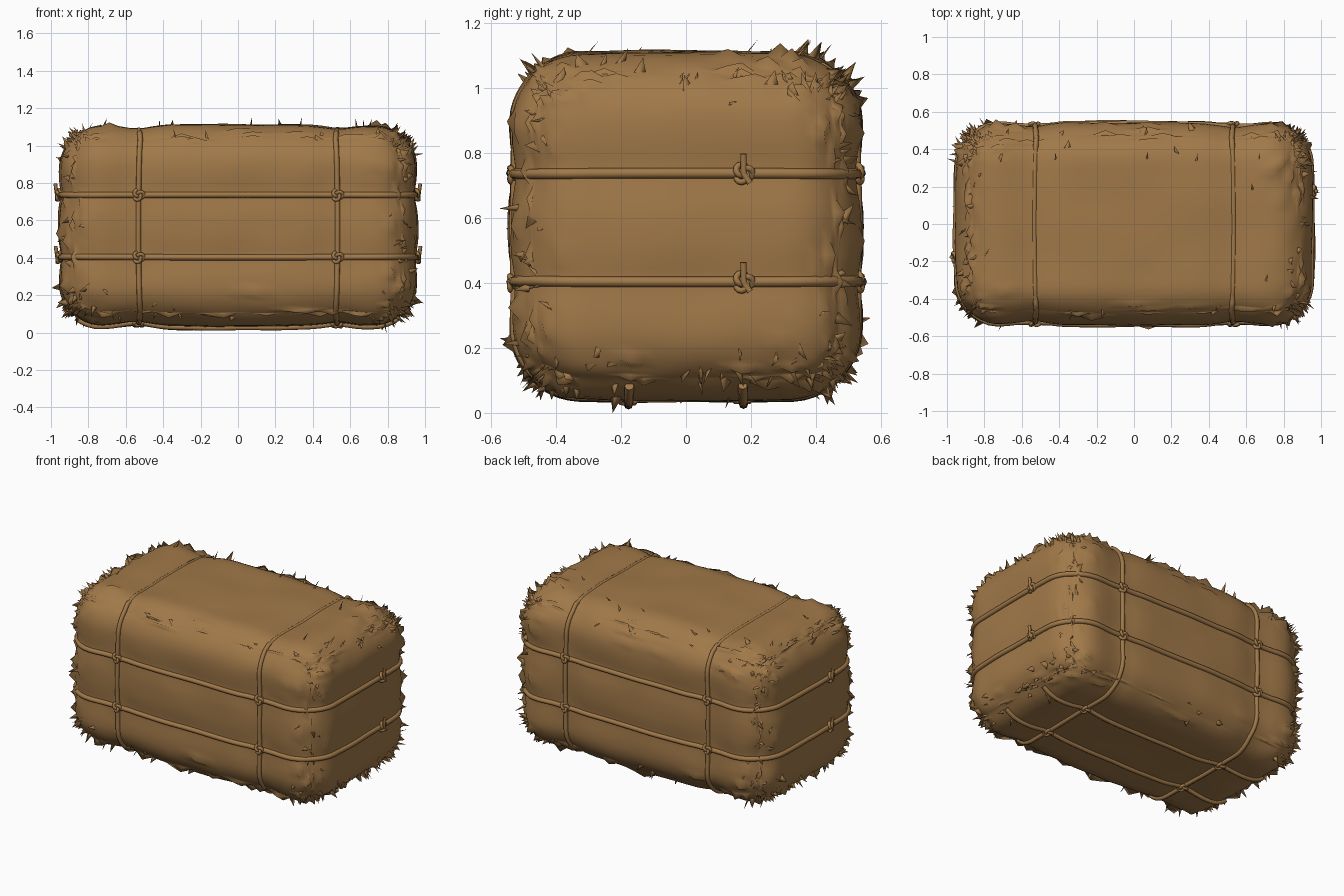
import bpy, bmesh, math, random
from mathutils import Vector, noise

if "Cube" in bpy.data.objects:
    bpy.data.objects.remove(bpy.data.objects["Cube"])

random.seed(7)
HALF = Vector((0.962, 0.545, 0.54))
MID = Vector((0, 0, 0.573))
R = 0.215
ROPE_X, ROPE_Z = 0.535, (0.40, 0.74)


def material(name, col):
    m = bpy.data.materials.new(name)
    m.diffuse_color = (*col, 1)
    m.use_nodes = True
    m.node_tree.nodes["Principled BSDF"].inputs["Base Color"].default_value = m.diffuse_color
    return m


STRAW = material("straw brown", (0.355, 0.19, 0.066))


def surface(u):
    """Map a point on the unit cube to the soft bale; returns point and normal."""
    p = Vector([u[i] * HALF[i] for i in range(3)])
    inner = Vector([max(-HALF[i] + R, min(HALF[i] - R, p[i])) for i in range(3)])
    n = (p - inner).normalized()
    q = inner + n * R
    # faces bulge a little towards their middles
    b = [1 - 0.016 * sum(u[j] ** 2 for j in range(3) if j != i) for i in range(3)]
    q = Vector((q.x * b[0] ** 1.2, q.y * b[1], q.z * b[2]))
    q += n * 0.008 * noise.noise(q * 4)
    # soft pinch under the ropes
    g = 1.5 * sum(math.exp(-((q.x - s * ROPE_X) / 0.1) ** 2) for s in (-1, 1)) * (1 - abs(n.x))
    g += sum(math.exp(-((q.z + MID.z - z) / 0.07) ** 2) for z in ROPE_Z) * (1 - abs(n.z))
    return q + MID - n * 0.013 * min(g, 1.6), n


def roughness(u):
    """High near the bale's ends and edges, low on the flat faces."""
    d = sorted((1 - abs(u[i])) * HALF[i] for i in range(3))
    edge = max(0, 1 - d[1] / 0.2)
    corner = max(0, 1 - d[2] / 0.35)
    return min(1, edge * 0.5 + corner * 0.6 + edge * (0.3 if abs(u[0]) > 0.8 else 0))


def bound(p):
    return Vector((max(-1, min(1, p.x)), p.y, max(0.0, p.z)))


# bale body: finely divided cube, rounded, with ragged edges
bm = bmesh.new()
bmesh.ops.create_cube(bm, size=2)
bmesh.ops.subdivide_edges(bm, edges=bm.edges[:], cuts=37, use_grid_fill=True)
for v in bm.verts:
    u = Vector([math.sin(c * math.pi / 2) for c in v.co])
    p, n = surface(u)
    w = roughness(u)
    off = 0.012 * w * noise.noise(p * 11)
    if random.random() < 0.08 * w:
        off += random.uniform(0.01, 0.04)
    v.co = bound(p + n * off)
me = bpy.data.meshes.new("bale_body")
bm.to_mesh(me)
bm.free()
me.materials.append(STRAW)
for f in me.polygons:
    f.use_smooth = True
bpy.context.collection.objects.link(bpy.data.objects.new("bale_body", me))

# straw tufts bristling from the edges and corners
bm = bmesh.new()


def blade(p, d, length, width):
    side = d.orthogonal().normalized()
    other = d.cross(side)
    a = random.uniform(0, 6.28)
    s = side * math.cos(a) + other * math.sin(a)
    t = d.cross(s) * 0.35
    base = [bm.verts.new(p + k * width) for k in (s, t - s, -t)]
    tip = bm.verts.new(bound(p + d * length))
    for i in range(3):
        f = bm.faces.new((base[i], base[(i + 1) % 3], tip))
        f.smooth = True


count = 0
while count < 230:
    u = Vector([random.uniform(-1, 1) for _ in range(3)])
    ax = random.randrange(3)
    u[ax] = random.choice((-1, 1))
    if random.random() > roughness(u) ** 1.5:
        continue
    p, n = surface(u)
    d = (n + Vector([random.uniform(-0.5, 0.5) for _ in range(3)])).normalized()
    blade(p - n * 0.012, d, random.uniform(0.04, 0.075), random.uniform(0.015, 0.028))
    count += 1
# a few loose stalks on the top
for x, y in ((-0.43, 0.35), (0.07, 0.35), (0.34, 0.34), (0.69, 0.35), (0.65, 0.18), (-0.83, -0.18), (0.72, -0.32)):
    p, n = surface((x / HALF.x, y / HALF.y, 1))
    blade(p - n * 0.01, Vector((random.uniform(-0.4, 0.4), 0.5, 0.6)).normalized(), 0.07, 0.007)
bmesh.ops.recalc_face_normals(bm, faces=bm.faces[:])
me = bpy.data.meshes.new("straw_tufts")
bm.to_mesh(me)
bm.free()
me.materials.append(STRAW)
bpy.context.collection.objects.link(bpy.data.objects.new("straw_tufts", me))


def rope(name, pts, radius, cyclic=True):
    c = bpy.data.curves.new(name, 'CURVE')
    c.dimensions = '3D'
    c.bevel_depth, c.bevel_resolution, c.use_fill_caps = radius, 2, True
    s = c.splines.new('POLY')
    s.points.add(len(pts) - 1)
    for sp, p in zip(s.points, pts):
        sp.co = (*p, 1)
    s.use_cyclic_u = cyclic
    c.materials.append(STRAW)
    bpy.context.collection.objects.link(bpy.data.objects.new(name, c))


def loop(a, b, k, val, lift):
    """Points around the bale in the a-b plane at a fixed place on axis k."""
    pts = []
    for i in range(200):
        t = i * 2 * math.pi / 200
        co, si = math.cos(t), math.sin(t)
        m = max(abs(co), abs(si))
        u = [0, 0, 0]
        u[a], u[b], u[k] = co / m, si / m, val
        p, n = surface(u)
        h = -0.008 if n.z > 0.9 else lift
        pts.append(p + n * h)
    return pts


def knot(name, u, tails=False):
    p, n = surface(u)
    q = n.to_track_quat('Z', 'Y')
    pts = []
    for i in range(36):
        t = i * 2 * math.pi / 36
        r = 0.019 + 0.010 * math.cos(3 * t)
        pts.append(p + n * 0.012 + q @ Vector((r * math.cos(2 * t), r * math.sin(2 * t), 0.009 * math.sin(3 * t))))
    rope(name, pts, 0.0095)
    if tails:
        c = p + n * 0.022
        rope(name + "_tail", [c + Vector((0, 0.02, -0.03)), c, c + n * 0.008 + Vector((0, 0, 0.06))], 0.01, False)


# ropes around the sides, around the girth, and along the underside
uz = [(z - MID.z) / HALF.z for z in ROPE_Z]
ux = (ROPE_X + 0.008) / HALF.x
for i, z in enumerate(uz):
    rope(f"side_rope_{i}", loop(0, 1, 2, z, 0.004), 0.016)
    for s in (-1, 1):
        knot(f"end_knot_{i}_{s}", (s, s * 0.18 / HALF.y, z), True)
        for f in (-1, 1):
            knot(f"side_knot_{i}_{s}_{f}", (s * ux, f, z))
for s in (-1, 1):
    rope(f"girth_rope_{s}", loop(1, 2, 0, s * ux, 0.006), 0.014)
    uy = s * 0.18 / HALF.y
    pts = []
    for i in range(41):
        p, n = surface((-0.95 + 1.9 * i / 40, uy, -1))
        pts.append(p + n * 0.006)
    rope(f"underside_rope_{s}", pts, 0.014, False)
    for x in (-ux, ux):
        knot(f"underside_knot_{s}_{x:.1f}", (x, uy, -1))
